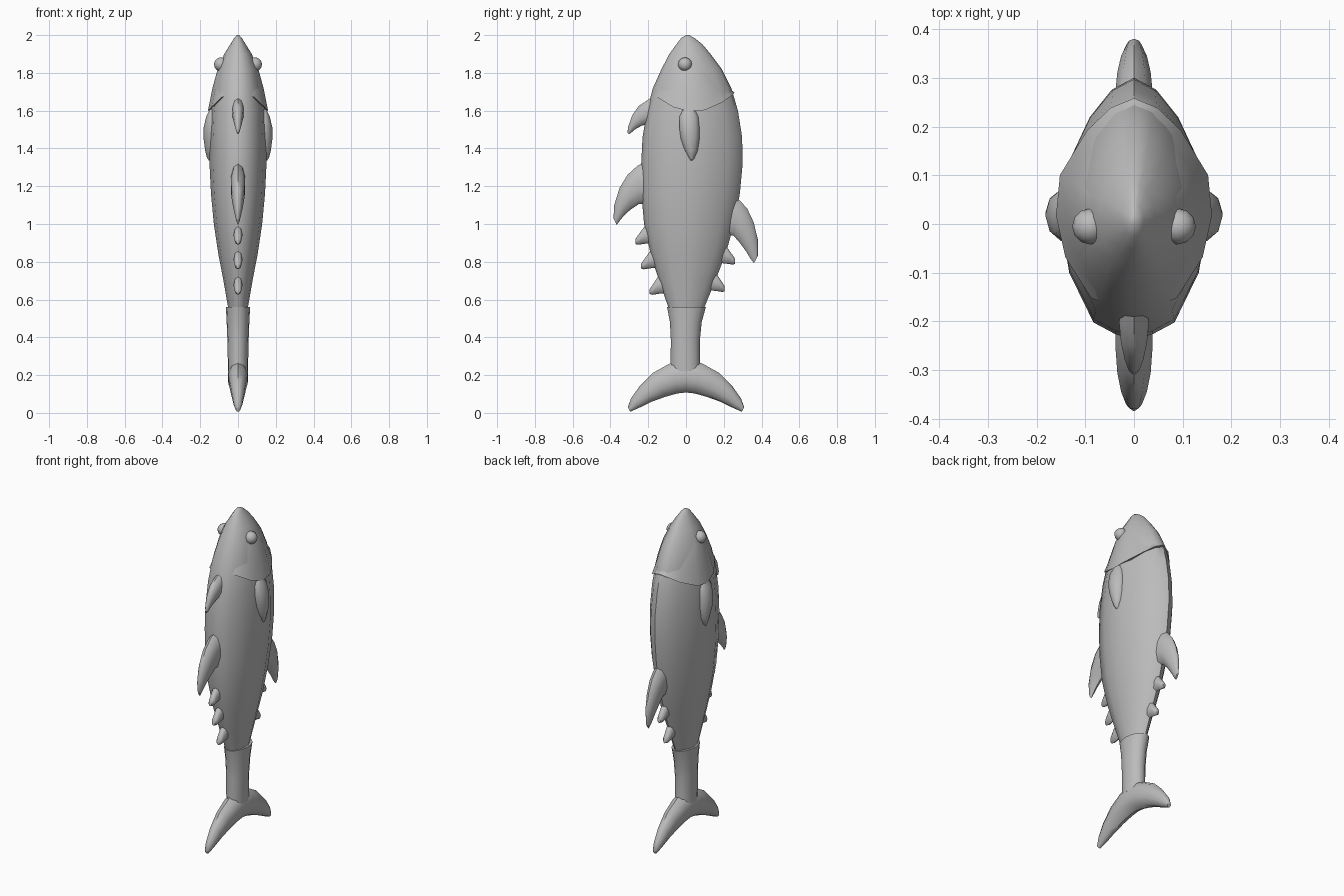
import bpy, bmesh, math
from mathutils import Vector

cube = bpy.data.objects.get("Cube")
if cube:
    bpy.data.objects.remove(cube)

skin = bpy.data.materials.new("grey skin")
skin.use_nodes = True
skin.diffuse_color = (0.5, 0.5, 0.5, 1)
skin.node_tree.nodes["Principled BSDF"].inputs["Base Color"].default_value = (0.5, 0.5, 0.5, 1)


def finish(name, bm, angle=50):
    bmesh.ops.recalc_face_normals(bm, faces=bm.faces)
    mesh = bpy.data.meshes.new(name)
    bm.to_mesh(mesh)
    bm.free()
    mesh.materials.append(skin)
    obj = bpy.data.objects.new(name, mesh)
    bpy.context.collection.objects.link(obj)
    bpy.ops.object.select_all(action='DESELECT')
    obj.select_set(True)
    bpy.context.view_layer.objects.active = obj
    bpy.ops.object.shade_smooth_by_angle(angle=math.radians(angle))
    return obj


def loft(name, rings, angle=50):
    """Skin a list of point rings and cap both ends."""
    bm = bmesh.new()
    loops = [[bm.verts.new(p) for p in ring] for ring in rings]
    n = len(loops[0])
    for a, b in zip(loops, loops[1:]):
        for i in range(n):
            j = (i + 1) % n
            bm.faces.new((a[i], a[j], b[j], b[i]))
    bm.faces.new(loops[0])
    bm.faces.new(loops[-1])
    return finish(name, bm, angle)


# Cross-section of the trunk, from belly ridge to back ridge
HALF = [(0, 1), (.30, .91), (.60, .70), (.95, .28), (1, -.1), (.88, -.49),
        (.55, -.87), (.25, -.96), (0, -1)]
SECTION = HALF + [(-x, y) for x, y in HALF[-2:0:-1]]


def trunk_ring(z, back, belly, width, droop=0):
    mid, half = (back + belly) / 2, (belly - back) / 2
    return [(x * width, mid + y * half, z + droop * y * y) for x, y in SECTION]


def fin(name, sections, sides=10):
    """Sections are (leading y, z, trailing y, z, half thickness)."""
    rings = []
    for y1, z1, y2, z2, t in sections:
        a, b = Vector((0, y1, z1)), Vector((0, y2, z2))
        ring = []
        for i in range(sides):
            ang = 2 * math.pi * i / sides
            p = (a + b) / 2 + (a - b) / 2 * math.cos(ang)
            ring.append((t * math.sin(ang), p.y, p.z))
        rings.append(ring)
    return loft(name, rings)


# Body
loft("body", [trunk_ring(*r) for r in [
    (2.0, .0, .016, .006), (1.985, -.025, .045, .02), (1.95, -.052, .088, .042),
    (1.9, -.088, .13, .073), (1.82, -.13, .19, .105), (1.72, -.175, .24, .127),
    (1.6, -.207, .275, .143), (1.46, -.23, .297, .15), (1.32, -.237, .30, .151),
    (1.16, -.236, .285, .143), (1.0, -.222, .254, .128), (.84, -.187, .21, .104),
    (.7, -.143, .155, .077), (.555, -.092, .096, .052)]])

# Gill covers, a shell that flares out of the head
loft("gill_cover", [trunk_ring(*r) for r in [
    (1.9, -.07, .11, .07), (1.82, -.115, .175, .108), (1.72, -.155, .225, .135),
    (1.595, -.18, .258, .16, .1)]])


# Tail stalk
def oval(z, back, belly, width, sides=16):
    mid, half = (back + belly) / 2, (belly - back) / 2
    return [(width * math.cos(a), mid + half * math.sin(a), z)
            for a in (2 * math.pi * i / sides for i in range(sides))]


loft("tail_stalk", [oval(*r) for r in [
    (.56, -.1, .105, .064), (.48, -.085, .083, .06), (.38, -.08, .073, .056),
    (.28, -.082, .073, .054), (.22, -.08, .075, .053)]])

# Crescent tail fin, swept from tip to tip
LOBE = [(.308, .03, .296, .006, .012), (.292, .075, .25, .026, .024),
        (.245, .142, .18, .06, .036), (.175, .212, .11, .085, .046),
        (.085, .262, .045, .103, .054)]
fin("tail_fin", [(-a, b, -c, d, t) for a, b, c, d, t in LOBE]
    + [(0, .28, 0, .108, .055)] + LOBE[::-1])

# Back and belly fins
fin("front_back_fin", [
    (-.15, 1.69, -.15, 1.53, .03), (-.205, 1.655, -.2, 1.53, .032),
    (-.25, 1.625, -.235, 1.52, .028), (-.285, 1.575, -.268, 1.502, .02),
    (-.306, 1.515, -.292, 1.482, .011), (-.31, 1.485, -.304, 1.476, .004)])
fin("rear_back_fin", [
    (-.19, 1.34, -.19, 1.11, .04), (-.255, 1.31, -.25, 1.105, .04),
    (-.31, 1.26, -.295, 1.075, .036), (-.352, 1.19, -.328, 1.045, .028),
    (-.38, 1.1, -.352, 1.015, .017), (-.384, 1.03, -.367, .995, .006)])
fin("belly_fin", [
    (.22, 1.16, .19, .94, .04), (.285, 1.125, .25, .94, .04),
    (.325, 1.08, .285, .9, .036), (.358, 1.01, .318, .855, .028),
    (.38, .92, .342, .815, .017), (.38, .83, .36, .793, .006)])

# Finlets
for name, base, tip, z in [
        ("back_finlet_1", -.175, -.268, .94), ("back_finlet_2", -.145, -.237, .81),
        ("back_finlet_3", -.105, -.192, .675), ("belly_finlet_1", .17, .26, .835),
        ("belly_finlet_2", .12, .205, .69)]:
    span = tip - base
    fin(name, [(base, z + .06, base, z - .04, .022),
               (base + span * .5, z + .045, base + span * .5, z - .045, .023),
               (base + span * .85, z, base + span * .85, z - .05, .019),
               (tip, z - .02, tip, z - .046, .01)], 8)

# Eyes and side fins on both sides
for side, label in ((1, "left"), (-1, "right")):
    bm = bmesh.new()
    bmesh.ops.create_uvsphere(bm, u_segments=12, v_segments=8, radius=.037)
    for v in bm.verts:
        v.co = Vector((side * (.09 + v.co.x), v.co.y - .005, v.co.z + 1.845))
    finish(label + "_eye", bm)

    rings = []
    for z, y, half, x in [(1.61, .015, .03, .148), (1.57, .015, .052, .168),
                          (1.51, .018, .056, .182), (1.45, .022, .052, .182),
                          (1.39, .028, .036, .174), (1.35, .03, .018, .164),
                          (1.335, .03, .006, .154)]:
        ring = []
        for i in range(10):
            a = 2 * math.pi * i / 10
            ring.append((side * (.135 + (x - .135) * math.cos(a)), y + half * math.sin(a), z))
        rings.append(ring)
    loft(label + "_side_fin", rings)
